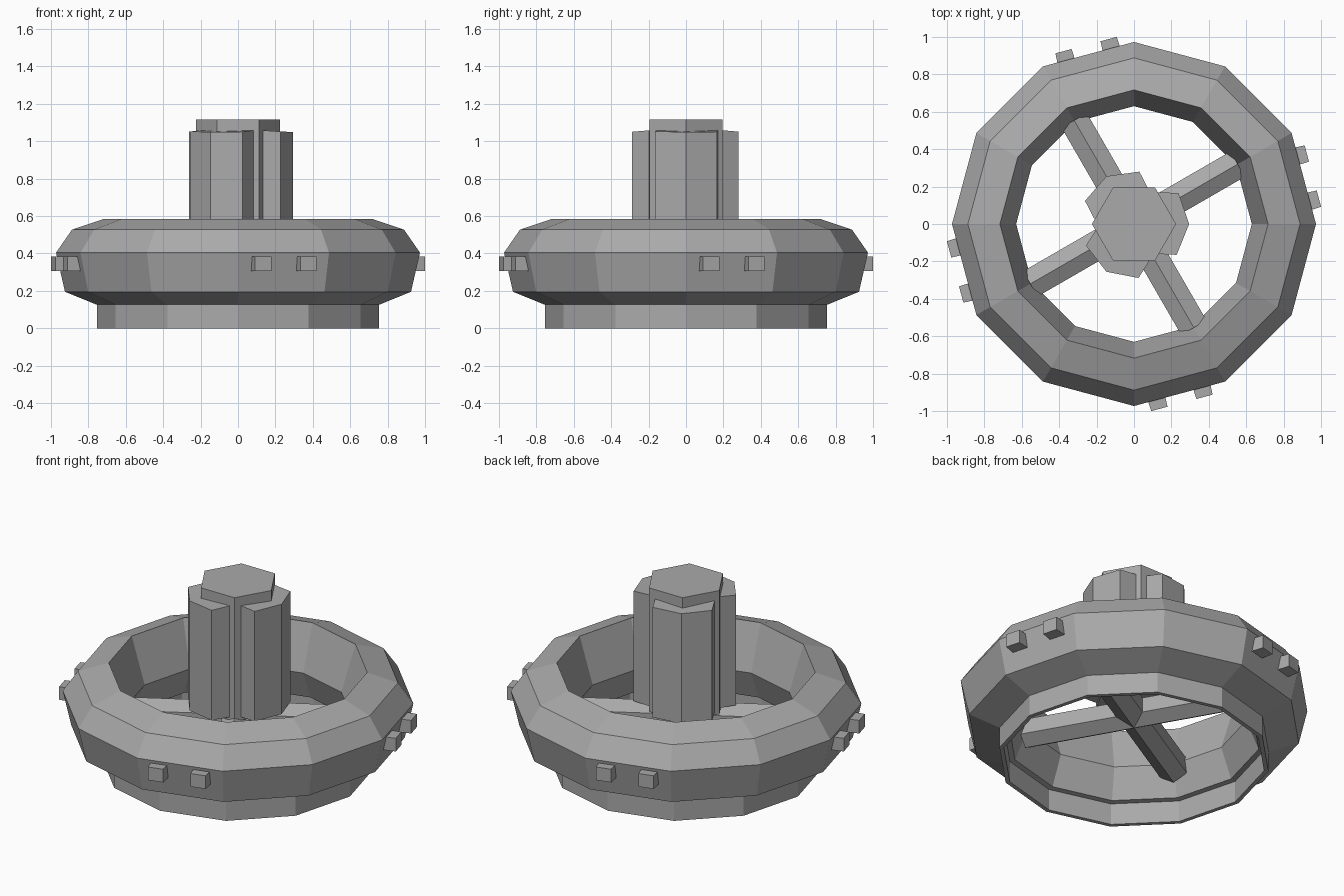
import bpy
from math import cos, sin, pi, radians, hypot
from mathutils import Matrix

cube = bpy.data.objects.get("Cube")
if cube:
    bpy.data.objects.remove(cube, do_unlink=True)

grey = bpy.data.materials.new("hull_grey")
grey.use_nodes = True
colour = (0.4, 0.4, 0.4, 1)
grey.diffuse_color = colour
grey.node_tree.nodes["Principled BSDF"].inputs["Base Color"].default_value = colour


def make(name, verts, faces, matrix=None):
    mesh = bpy.data.meshes.new(name)
    mesh.from_pydata(verts, [], faces)
    if matrix is not None:
        mesh.transform(matrix)
    mesh.materials.append(grey)
    obj = bpy.data.objects.new(name, mesh)
    bpy.context.collection.objects.link(obj)
    return obj


def lathe(name, profile, sides=12):
    """Sweep a closed clockwise (radius, height) profile round the z axis."""
    n = len(profile)
    verts = [(r * cos(2 * pi * i / sides), r * sin(2 * pi * i / sides), z)
             for i in range(sides) for r, z in profile]
    faces = []
    for i in range(sides):
        a, b = i * n, (i + 1) % sides * n
        faces += [(a + j, a + (j + 1) % n, b + (j + 1) % n, b + j) for j in range(n)]
    return make(name, verts, faces)


def prism(name, outline, low, high, matrix=None):
    """Extrude a counter-clockwise outline; high may be a function of x, y."""
    n = len(outline)
    top = high if callable(high) else lambda x, y: high
    verts = [(x, y, low) for x, y in outline] + [(x, y, top(x, y)) for x, y in outline]
    faces = [tuple(reversed(range(n))), tuple(range(n, 2 * n))]
    faces += [(i, (i + 1) % n, n + (i + 1) % n, n + i) for i in range(n)]
    return make(name, verts, faces, matrix)


def hexagon(radius):
    return [(radius * cos(i * pi / 3), radius * sin(i * pi / 3)) for i in range(6)]


def turn(degrees):
    return Matrix.Rotation(radians(degrees), 4, "Z")


# Main ring and the thin skirt it stands on
lathe("main_ring", [(0.63, 0.31), (0.717, 0.585), (0.888, 0.527), (0.973, 0.404),
                    (0.925, 0.195), (0.755, 0.126), (0.70, 0.135)])
lathe("base_skirt", [(0.73, 0), (0.73, 0.14), (0.755, 0.14), (0.755, 0)])

# Central column with three bent armour panels
prism("column", hexagon(0.225), 0.36, 1.115)
panel = [(0.13, -0.16), (0.228, -0.165), (0.295, 0), (0.238, 0.165), (0.13, 0.17)]
for i in range(3):
    prism(f"column_panel_{i + 1}", panel, 0.38,
          lambda x, y: 1.05 + 0.1 * (0.295 - hypot(x, y)), turn(120 * i))

for i in range(4):
    # Six-sided spokes with a ridge on top, joining column and ring
    tip = Matrix.Translation((0, 0, 0.29)) @ Matrix.Rotation(pi / 2, 4, "Y")
    prism(f"spoke_{i + 1}", hexagon(0.09), 0, 0.64, turn(30 + 90 * i) @ tip)

    # Pairs of blocks on the outer facets
    for side, label in ((-1, "a"), (1, "b")):
        y = 0.125 * side
        block = [(0.88, y - 0.05), (0.99, y - 0.045), (0.99, y + 0.045), (0.88, y + 0.05)]
        prism(f"ring_block_{i + 1}{label}", block, 0.305, 0.385, turn(15 + 90 * i))
